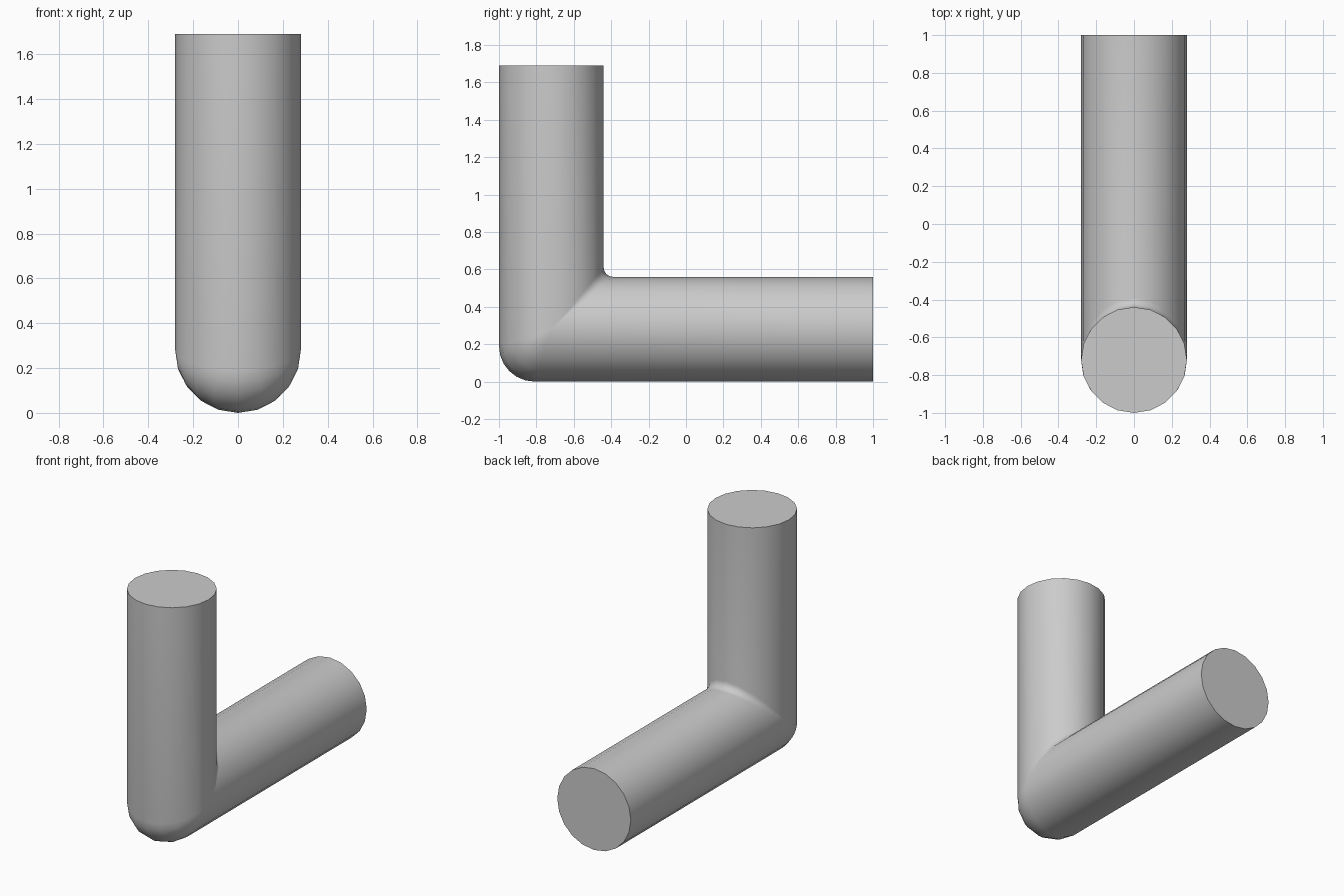
import bpy, bmesh
from math import sin, cos, pi, radians
from mathutils import Vector

if "Cube" in bpy.data.objects:
    bpy.data.objects.remove(bpy.data.objects["Cube"])

R, SIDES, STEPS = 0.28, 20, 6          # pipe radius, sides, corner fillet steps
CY, CZ = -0.72, 0.28                   # axis of the upright leg / axis of the flat leg
TOP, END = 1.69, 1.0
R_OUT, R_IN = 0.19, 0.05               # heel and inner corner fillet radii


def corner_ring(k):
    """Ring k of the rolling-ball fillet joining the two legs."""
    a = k / STEPS * pi / 2
    pts = []
    for i in range(SIDES):
        t = 2 * pi * i / SIDES
        s, c = sin(t), cos(t)
        n = (Vector((s, -c, 0)) * cos(a) + Vector((s, 0, -c)) * sin(a)).normalized()
        r = R_OUT if c > 0 else -R_IN
        d = R - r
        pts.append(Vector((d * s, CY - d * c, CZ - d * c)) + n * r)
    return pts


# Rings from the top of the upright leg, around the corner, to the far end
angles = [2 * pi * i / SIDES for i in range(SIDES)]
rings = [[Vector((R * sin(t), CY - R * cos(t), TOP)) for t in angles]]
rings += [corner_ring(k) for k in range(STEPS + 1)]
rings.append([Vector((R * sin(t), END, CZ - R * cos(t))) for t in angles])

bm = bmesh.new()
loops = [[bm.verts.new(p) for p in ring] for ring in rings]
for a, b in zip(loops, loops[1:]):
    for i in range(SIDES):
        j = (i + 1) % SIDES
        bm.faces.new((a[i], a[j], b[j], b[i]))

# End caps
bm.faces.new(loops[0])
bm.faces.new(loops[-1])
bmesh.ops.remove_doubles(bm, verts=bm.verts, dist=0.0001)
bmesh.ops.recalc_face_normals(bm, faces=bm.faces)

mesh = bpy.data.meshes.new("elbow_pipe")
bm.to_mesh(mesh)
bm.free()
pipe = bpy.data.objects.new("elbow_pipe", mesh)
bpy.context.collection.objects.link(pipe)

# Smooth sides, crisp cap edges
bpy.context.view_layer.objects.active = pipe
pipe.select_set(True)
bpy.ops.object.shade_smooth_by_angle(angle=radians(35))
